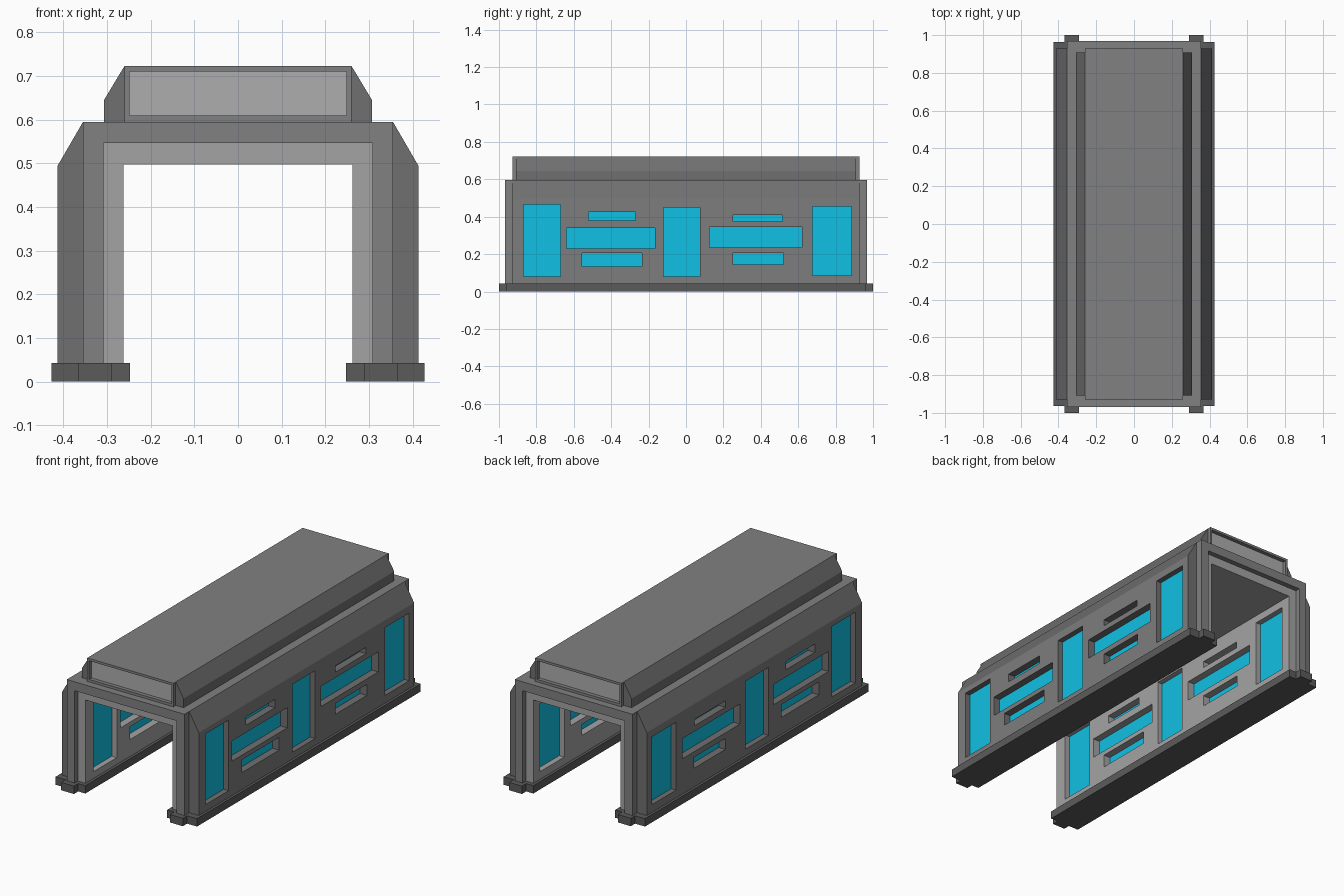
import bpy, bmesh

if "Cube" in bpy.data.objects:
    bpy.data.objects.remove(bpy.data.objects["Cube"])

def material(name, *rgb):
    m = bpy.data.materials.new(name)
    m.diffuse_color = (*rgb, 1)
    m.use_nodes = True
    m.node_tree.nodes["Principled BSDF"].inputs["Base Color"].default_value = m.diffuse_color
    return m

cyan = material("cyan_glass", .005, .527, .775)
grey = material("frame_grey", .22, .22, .22)
wall_grey = material("wall_grey", .205, .205, .205)
side_grey = material("side_grey", .16, .16, .16)
light = material("lining_grey", .37, .37, .37)
panel_grey = material("panel_grey", .42, .42, .42)
dark = material("base_grey", .105, .105, .105)

def finish(name, bm, mat=None):
    bmesh.ops.recalc_face_normals(bm, faces=bm.faces)
    me = bpy.data.meshes.new(name)
    bm.to_mesh(me)
    bm.free()
    ob = bpy.data.objects.new(name, me)
    bpy.context.collection.objects.link(ob)
    if mat:
        me.materials.append(mat)
    return ob

def boxes(name, ranges, mat=None):
    bm = bmesh.new()
    for x0, x1, y0, y1, z0, z1 in ranges:
        vs = bmesh.ops.create_cube(bm, size=1)["verts"]
        for v in vs:
            v.co = (x1 if v.co.x > 0 else x0, y1 if v.co.y > 0 else y0, z1 if v.co.z > 0 else z0)
    return finish(name, bm, mat)

def prism(name, pts, offset, mat):
    """Extrude a flat 3D outline by an offset vector."""
    bm = bmesh.new()
    face = bm.faces.new([bm.verts.new(p) for p in pts])
    ext = bmesh.ops.extrude_face_region(bm, geom=[face], use_keep_orig=True)
    bmesh.ops.translate(bm, vec=offset, verts=[v for v in ext["geom"] if isinstance(v, bmesh.types.BMVert)])
    return finish(name, bm, mat)

def cut(ob, ranges):
    cutter = boxes("cutter", ranges)
    cutter.hide_render = True
    mod = ob.modifiers.new("cut", "BOOLEAN")
    mod.operation, mod.solver, mod.object = "DIFFERENCE", "EXACT", cutter
    bpy.context.view_layer.objects.active = ob
    bpy.ops.object.modifier_apply(modifier=mod.name)
    bpy.data.objects.remove(cutter)

def both(x0, x1, *rest):
    return [(x0, x1, *rest), (-x1, -x0, *rest)]

# Window openings on each wall: y0, y1, z0, z1
uprights = [(-.87, -.67, .08, .465), (-.12, .075, .08, .45), (.675, .885, .085, .455)]
slots = [(-.52, -.27, .38, .425), (-.64, -.165, .23, .34), (-.555, -.235, .135, .205),
         (.25, .515, .375, .41), (.125, .62, .235, .345), (.25, .52, .145, .205)]
openings = [b for w in uprights + slots for b in both(.2, .5, *w)]

# Outer arch and the lighter lining inside it
frame = boxes("arch_frame", [(-.355, .355, -.968, .968, .02, .595)], grey)
cut(frame, [(-.308, .308, -1.2, 1.2, -.1, .546)])
cut(frame, openings)
lining = boxes("arch_lining", [(-.308, .308, -.94, .94, .02, .546)], light)
cut(lining, [(-.262, .262, -1.2, 1.2, -.1, .497)])
cut(lining, openings)

# Roof block with a recessed panel at each end
roof = boxes("roof_block", [(-.26, .26, -.928, .928, .59, .723)], grey)
ends = [(-.249, .249, -1.2, -.905, .609, .71), (-.249, .249, .905, 1.2, .609, .71)]
cut(roof, ends)
boxes("roof_end_panels", [(-.249, .249, y - .002, y + .002, .609, .71) for y in (-.905, .905)], panel_grey)

for side, s in (("right", 1), ("left", -1)):
    # Wall cladding with sloped shoulder
    prof = [(.355, .02), (.413, .02), (.413, .495), (.355, .595)]
    wall = prism(side + "_wall", [(s * x, -.928, z) for x, z in prof], (0, 1.856, 0), side_grey)
    cut(wall, openings)
    wall.data.materials.append(wall_grey)
    for p in wall.data.polygons:
        if p.normal.x * s > .95:
            p.material_index = 1

    # Roof edge with sloped shoulder
    prof = [(.26, .59), (.307, .59), (.307, .645), (.26, .723)]
    prism(side + "_roof_edge", [(s * x, -.908, z) for x, z in prof], (0, 1.816, 0), side_grey)

    # Base rail with projecting feet at the ends
    plan = [(.247, .963), (.29, .963), (.29, 1), (.367, 1), (.367, .963), (.427, .963)]
    plan += [(x, -y) for x, y in reversed(plan)]
    prism(side + "_base_rail", [(s * x, y, 0) for x, y in plan], (0, 0, .043), dark)

# Glass set back from both wall faces
boxes("upright_windows", [b for w in uprights for b in both(.292, .383, *w)], cyan)
boxes("slot_windows", [b for w in slots for b in both(.302, .373, *w)], cyan)
